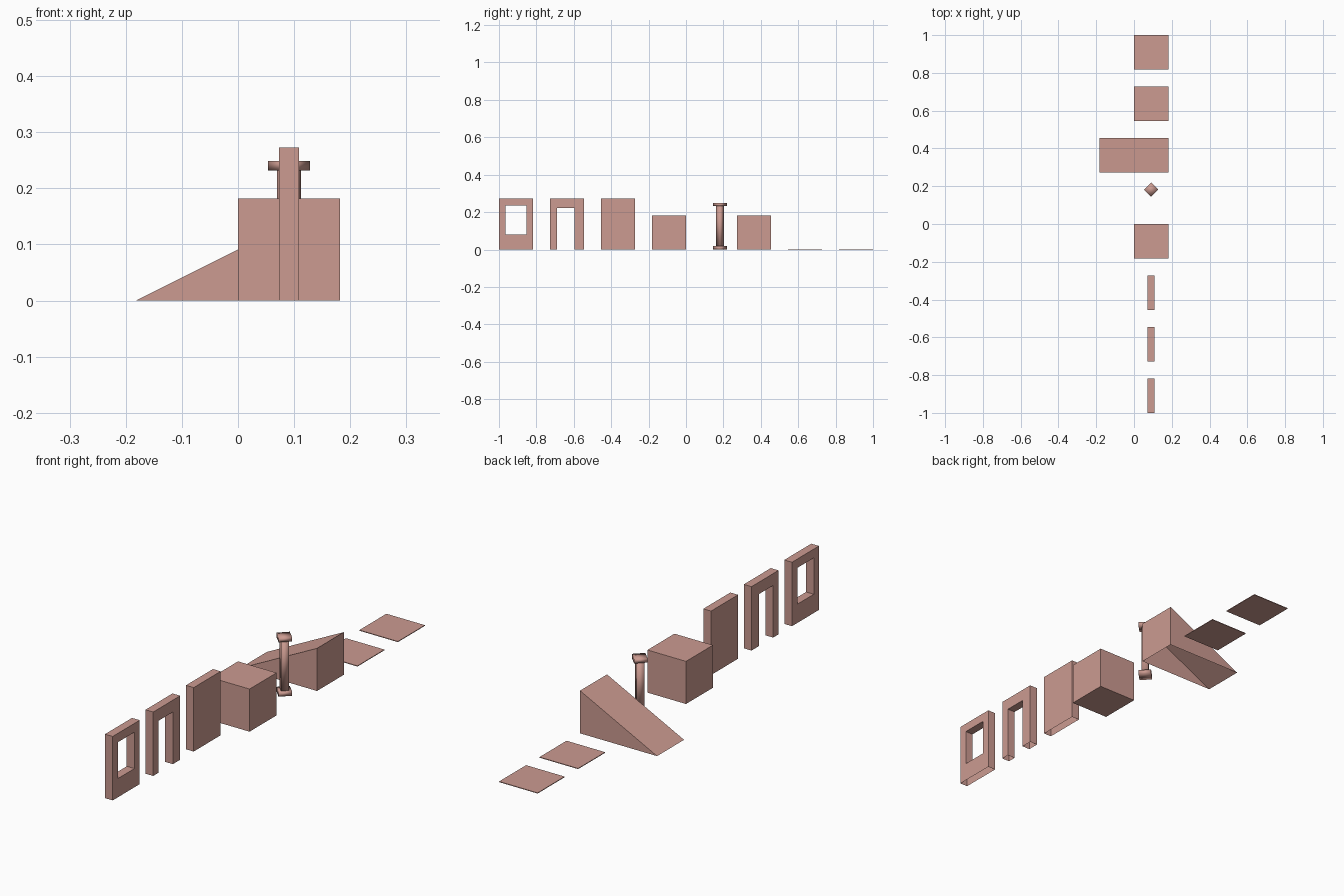
import bpy, bmesh, math

if "Cube" in bpy.data.objects:
    bpy.data.objects.remove(bpy.data.objects["Cube"])

U = 2 / 11                  # one grid tile
WALL_H = 1.5 * U
X0, X1 = 0.4 * U, 0.6 * U   # wall thickness range

clay = bpy.data.materials.new("dusty pink clay")
clay.diffuse_color = (0.604, 0.328, 0.283, 1)
clay.use_nodes = True
clay.node_tree.nodes["Principled BSDF"].inputs["Base Color"].default_value = clay.diffuse_color


def finish(name, bm, open_bottom=False, smooth=False):
    bmesh.ops.recalc_face_normals(bm, faces=bm.faces)
    if open_bottom:
        low = [f for f in bm.faces if all(v.co.z < 1e-5 for v in f.verts)]
        bmesh.ops.delete(bm, geom=low, context='FACES')
    for f in bm.faces:
        f.smooth = smooth
    me = bpy.data.meshes.new(name)
    bm.to_mesh(me)
    bm.free()
    me.materials.append(clay)
    ob = bpy.data.objects.new(name, me)
    bpy.context.collection.objects.link(ob)
    return ob


def prism(name, points, offset, open_bottom=False):
    """Extrude a closed 3D outline by an offset vector."""
    bm = bmesh.new()
    face = bm.faces.new([bm.verts.new(p) for p in points])
    ext = bmesh.ops.extrude_face_region(bm, geom=[face], use_keep_orig=True)
    moved = [g for g in ext["geom"] if isinstance(g, bmesh.types.BMVert)]
    bmesh.ops.translate(bm, verts=moved, vec=offset)
    return finish(name, bm, open_bottom)


def wall(name, outline):
    """Wall from a (y, z) outline, hollow underneath."""
    return prism(name, [(X0, y, z) for y, z in outline], (X1 - X0, 0, 0), True)


def rect(a, b, c, d):
    return [(a, c), (b, c), (b, d), (a, d)]


def slab(name, y, h):
    return prism(name, [(a, b, 0) for a, b in rect(0, U, y, y + U)], (0, 0, h))


# Window wall: outer and inner rings joined into a frame
bm = bmesh.new()
rings = []
for x in (X0, X1):
    for r in (rect(-1, -1 + U, 0, WALL_H), rect(-0.965, -0.854, 0.08, 0.235)):
        rings.append([bm.verts.new((x, y, z)) for y, z in r])
for a, b in ((0, 1), (2, 3), (0, 2), (1, 3)):
    for i in range(4):
        j = (i + 1) % 4
        bm.faces.new((rings[a][i], rings[a][j], rings[b][j], rings[b][i]))
finish("window_wall", bm, True)

# Door wall and plain wall
y = -4 * U
wall("door_wall", [(y, 0), (-0.691, 0), (-0.691, 0.222), (-0.595, 0.222),
                   (-0.595, 0), (y + U, 0), (y + U, WALL_H), (y, WALL_H)])
wall("plain_wall", rect(-2.5 * U, -1.5 * U, 0, WALL_H))

# Cube block
slab("cube_block", -U, U)

# Column: four-sided base, shaft and capital, smooth shaded
for name, r, z0, z1 in (("column_base", 0.0375, 0, 0.018),
                        ("column_shaft", 0.0213, 0.018, 0.232),
                        ("column_capital", 0.0375, 0.232, 0.249)):
    bm = bmesh.new()
    bmesh.ops.create_cone(bm, cap_ends=True, segments=4, radius1=r, radius2=r,
                          depth=z1 - z0)
    bmesh.ops.translate(bm, verts=bm.verts, vec=(U / 2, U, (z0 + z1) / 2))
    finish(name, bm, smooth=True)

# Ramp, hollow underneath
prism("ramp", [(-U, 1.5 * U, 0), (U, 1.5 * U, 0), (U, 1.5 * U, U)],
      (0, U, 0), True)

# Thin floor and ceiling tiles
slab("floor_tile", 3 * U, 0.003)
slab("ceiling_tile", 4.5 * U, 0.003)
